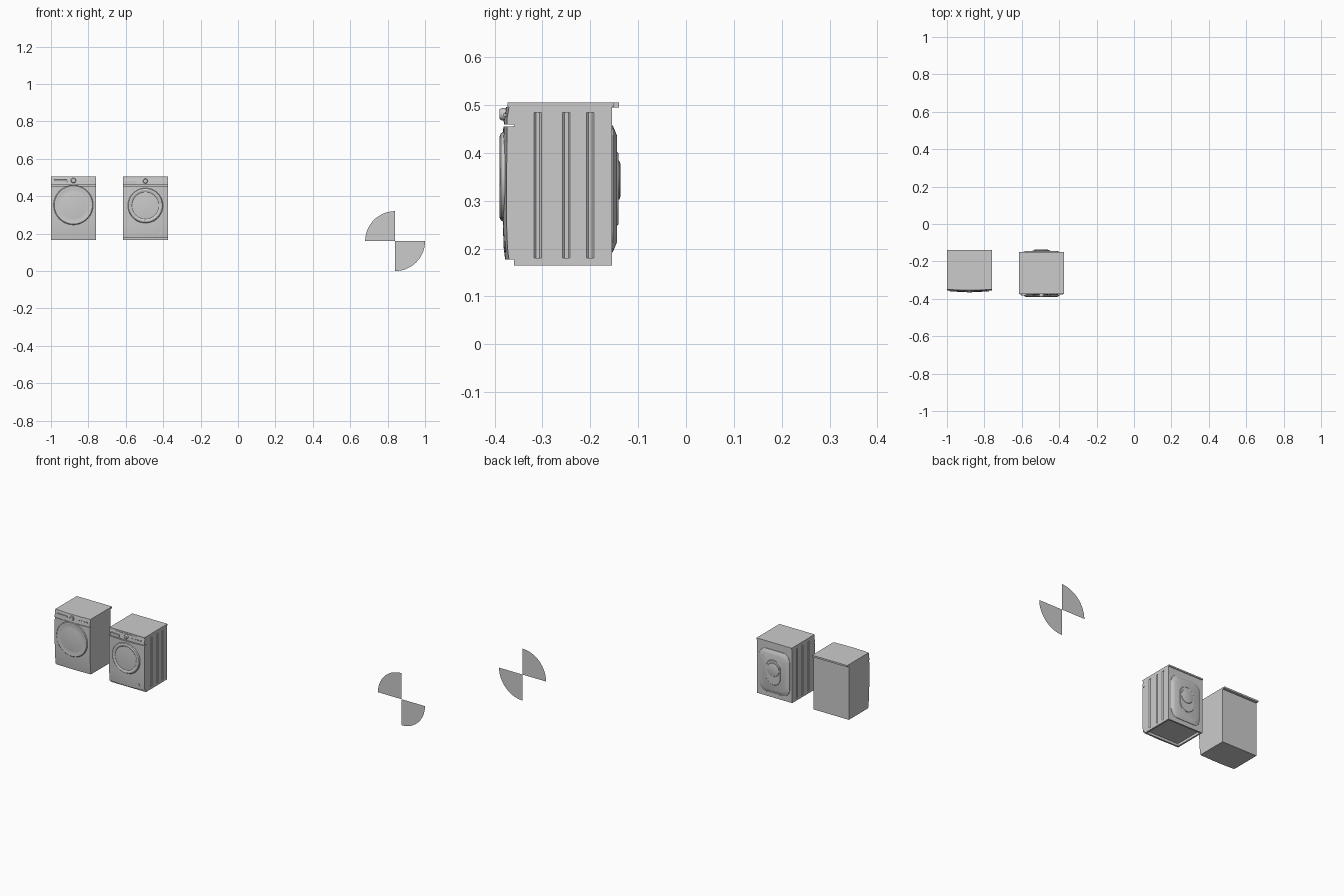
import bpy, bmesh, math
from mathutils import Vector

if "Cube" in bpy.data.objects:
    bpy.data.objects.remove(bpy.data.objects["Cube"])

grey = bpy.data.materials.new("light grey")
grey.use_nodes = True
grey.diffuse_color = (0.6, 0.6, 0.6, 1)
grey.node_tree.nodes["Principled BSDF"].inputs["Base Color"].default_value = (0.6, 0.6, 0.6, 1)


def finish(name, bm, smooth=False):
    bmesh.ops.recalc_face_normals(bm, faces=bm.faces)
    mesh = bpy.data.meshes.new(name)
    bm.to_mesh(mesh)
    bm.free()
    mesh.materials.append(grey)
    obj = bpy.data.objects.new(name, mesh)
    bpy.context.collection.objects.link(obj)
    if smooth:
        bpy.ops.object.select_all(action='DESELECT')
        obj.select_set(True)
        bpy.context.view_layer.objects.active = obj
        bpy.ops.object.shade_smooth_by_angle(angle=math.radians(30))
    return obj


def loft(name, rings, smooth=False):
    """Closed rings of equal length joined in order, with both ends capped."""
    bm = bmesh.new()
    loops = [[bm.verts.new(p) for p in ring] for ring in rings]
    n = len(loops[0])
    for a, b in zip(loops, loops[1:]):
        for i in range(n):
            j = (i + 1) % n
            bm.faces.new((a[i], a[j], b[j], b[i]))
    bm.faces.new(loops[0])
    bm.faces.new(loops[-1])
    return finish(name, bm, smooth)


def box(name, x, y, z):
    ring = [(x[0], y[0]), (x[1], y[0]), (x[1], y[1]), (x[0], y[1])]
    return loft(name, [[(*p, h) for p in ring] for h in z])


def turned(name, cx, cz, profile, segments=48):
    """Round part facing along y; profile is a list of (radius, y)."""
    turn = [2 * math.pi * i / segments for i in range(segments)]
    return loft(name, [[(cx + r * math.cos(t), y, cz + r * math.sin(t)) for t in turn]
                       for r, y in profile], True)


def bowed_panel(name, cx, half, back, profile, bow, columns=16):
    """Front panel with a (y, z) profile, bowed forward across its width."""
    rings = []
    for i in range(columns + 1):
        u = 2 * i / columns - 1
        push = bow * (1 - u * u)
        ring = [(cx + u * half, y - push, z) for y, z in profile]
        ring += [(cx + u * half, back, profile[-1][1]), (cx + u * half, back, profile[0][1])]
        rings.append(ring)
    return loft(name, rings, True)


def rounded(cx, cz, w, h, r, steps=6):
    """Rounded rectangle outline in x and z."""
    pts = []
    for k, (sx, sz) in enumerate([(1, 1), (-1, 1), (-1, -1), (1, -1)]):
        for i in range(steps + 1):
            t = math.pi / 2 * (k + i / steps)
            pts.append((cx + sx * (w - r) + r * math.cos(t), cz + sz * (h - r) + r * math.sin(t)))
    return pts


def plate(name, cx, cz, levels, smooth=True):
    """Stacked rounded outlines; levels are (y, half width, half height, radius)."""
    return loft(name, [[(x, y, z) for x, z in rounded(cx, cz, w, h, r)]
                       for y, w, h, r in levels], smooth)


# ---- Large-door machine ----
CX, HALF = -0.88, 0.12
box("dryer_body", (CX - HALF, CX + HALF), (-0.342, -0.156), (0.165, 0.495))
box("dryer_top", (CX - HALF, CX + HALF), (-0.346, -0.14), (0.495, 0.505))
bowed_panel("dryer_front", CX, HALF, -0.34,
            [(-0.344, 0.165), (-0.349, 0.2), (-0.353, 0.25), (-0.355, 0.32),
             (-0.355, 0.39), (-0.354, 0.456)], 0.004)
bowed_panel("dryer_control_panel", CX, HALF, -0.34,
            [(-0.355, 0.459), (-0.354, 0.475), (-0.349, 0.505)], 0.005)
turned("dryer_door", CX, 0.353,
       [(0.106, -0.345), (0.106, -0.357), (0.102, -0.361), (0.095, -0.362),
        (0.088, -0.360), (0.07, -0.362), (0.04, -0.364), (0.01, -0.365)])
turned("dryer_knob", CX, 0.484, [(0.014, -0.35), (0.014, -0.361), (0.011, -0.365)], 32)
plate("dryer_drawer_handle", CX - 0.068, 0.482,
      [(-0.35, 0.037, 0.007, 0.004), (-0.359, 0.036, 0.006, 0.004)])
for i in range(4):
    plate("dryer_button", CX + 0.045 + i * 0.018, 0.482,
          [(-0.35, 0.005, 0.003, 0.002), (-0.359, 0.005, 0.003, 0.002)])

# ---- Small-door machine: cabinet with pressed vertical grooves ----
CX = -0.495
BACK, FRONT, DEEP = -0.155, -0.36, 0.004
right_side = [(HALF, FRONT)]
for y in (-0.31, -0.25, -0.20):
    right_side += [(HALF, y - 0.008), (HALF - DEEP, y - 0.004),
                   (HALF - DEEP, y + 0.004), (HALF, y + 0.008)]
right_side.append((HALF, BACK))
outline = right_side + [(-x, y) for x, y in reversed(right_side)]
loft("washer_body", [[(CX + x, y, z) for x, y in outline] for z in (0.18, 0.485)])
box("washer_upper_band", (CX - HALF, CX + HALF), (FRONT, BACK), (0.485, 0.496))
box("washer_top", (CX - HALF, CX + HALF), (-0.373, -0.15), (0.496, 0.505))

# Open base rim
for s in (-1, 1):
    xs = sorted((CX + s * HALF, CX + s * (HALF - 0.01)))
    box("washer_base_side", xs, (FRONT, BACK), (0.165, 0.18))
for y in (FRONT, BACK - 0.01):
    box("washer_base_rail", (CX - HALF, CX + HALF), (y, y + 0.01), (0.165, 0.18))

# Front panels
bowed_panel("washer_front", CX, HALF, -0.355,
            [(-0.370, 0.177), (-0.373, 0.2), (-0.375, 0.25), (-0.375, 0.35), (-0.374, 0.455)], 0.008)
bowed_panel("washer_control_panel", CX, HALF, -0.355,
            [(-0.374, 0.459), (-0.374, 0.472), (-0.370, 0.496)], 0.006)

# Door, knob and controls
turned("washer_door", CX, 0.35,
       [(0.094, -0.365), (0.094, -0.382), (0.091, -0.387), (0.084, -0.39),
        (0.076, -0.389), (0.072, -0.386), (0.045, -0.388), (0.01, -0.389)])
plate("washer_door_grip", CX + 0.083, 0.35,
      [(-0.38, 0.004, 0.02, 0.003), (-0.39, 0.003, 0.018, 0.003)])
turned("washer_knob", CX, 0.481, [(0.013, -0.37), (0.013, -0.385), (0.01, -0.39)], 32)
plate("washer_drawer", CX - 0.078, 0.473,
      [(-0.365, 0.032, 0.009, 0.003), (-0.381, 0.031, 0.008, 0.003)])
for i in range(4):
    plate("washer_button", CX + 0.04 + i * 0.018, 0.479,
          [(-0.365, 0.005, 0.003, 0.002), (-0.381, 0.005, 0.003, 0.002)])
turned("washer_filter_cap", CX + 0.075, 0.205, [(0.012, -0.37), (0.012, -0.378)], 24)

# Back panel with stepped arch and round cover
plate("washer_back_panel", CX, 0.325,
      [(-0.158, 0.105, 0.135, 0.05), (-0.153, 0.103, 0.132, 0.05),
       (-0.147, 0.092, 0.118, 0.045), (-0.144, 0.084, 0.11, 0.042)])
plate("washer_back_arch", CX, 0.325,
      [(-0.145, 0.05, 0.078, 0.046), (-0.141, 0.046, 0.074, 0.044)])
turned("washer_back_cover", CX, 0.343,
       [(0.042, -0.143), (0.04, -0.139), (0.034, -0.137)], 32)

# ---- Flat round marker: two opposite quarters ----
R, STEPS = 0.16, 24
centre = Vector((0.84, 0.39, R))
for name, start in (("marker_upper_quarter", math.pi / 2), ("marker_lower_quarter", -math.pi / 2)):
    bm = bmesh.new()
    arc = [start + math.pi / 2 * i / STEPS for i in range(STEPS + 1)]
    pts = [centre] + [centre + R * Vector((math.cos(t), 0, math.sin(t))) for t in arc]
    face = bm.faces.new([bm.verts.new(p) for p in pts])
    finish(name, bm)
